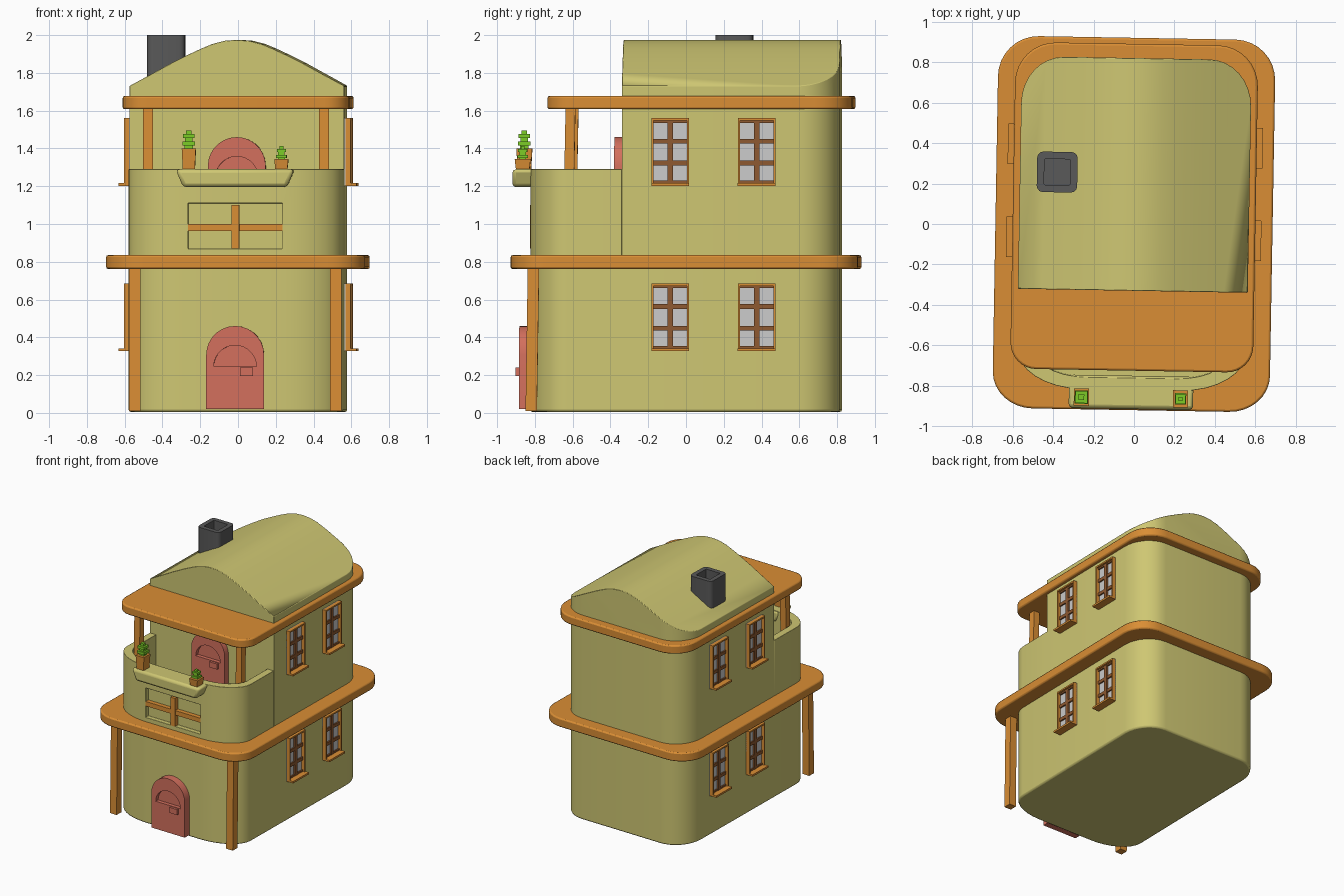
import bpy, bmesh, math
from mathutils import Matrix, Vector

if "Cube" in bpy.data.objects:
    bpy.data.objects.remove(bpy.data.objects["Cube"])


def material(name, rgb):
    m = bpy.data.materials.new(name)
    m.diffuse_color = (*rgb, 1)
    m.use_nodes = True
    m.node_tree.nodes["Principled BSDF"].inputs["Base Color"].default_value = m.diffuse_color
    return m


PLASTER = material("plaster", (0.62, 0.57, 0.17))
WOOD = material("wood", (0.70, 0.27, 0.035))
BROWN = material("dark_wood", (0.27, 0.10, 0.03))
RED = material("door_red", (0.65, 0.16, 0.11))
DARK = material("chimney_dark", (0.1, 0.1, 0.1))
GREEN = material("leaf", (0.2, 0.6, 0.02))


def prism(name, pts, a, b, axis="z", mat=None, bevel=0, top=1.0):
    """Extrude a 2D outline between a and b along an axis."""
    def place(p, t):
        return {"z": (p[0], p[1], t), "y": (p[0], t, p[1]), "x": (t, p[0], p[1])}[axis]
    cx = sum(p[0] for p in pts) / len(pts)
    cy = sum(p[1] for p in pts) / len(pts)
    bm = bmesh.new()
    lo = [bm.verts.new(place(p, a)) for p in pts]
    hi = [bm.verts.new(place((cx + (p[0] - cx) * top, cy + (p[1] - cy) * top), b)) for p in pts]
    n = len(pts)
    bm.faces.new(lo)
    bm.faces.new(hi)
    for i in range(n):
        bm.faces.new((lo[i], lo[(i + 1) % n], hi[(i + 1) % n], hi[i]))
    bmesh.ops.recalc_face_normals(bm, faces=bm.faces)
    me = bpy.data.meshes.new(name)
    bm.to_mesh(me)
    bm.free()
    ob = bpy.data.objects.new(name, me)
    bpy.context.collection.objects.link(ob)
    if mat:
        me.materials.append(mat)
    if bevel:
        soften(ob, bevel)
    return ob


def soften(ob, width):
    m = ob.modifiers.new("bevel", "BEVEL")
    m.width, m.segments, m.limit_method, m.angle_limit = width, 2, "ANGLE", math.radians(40)


def box(name, x0, x1, y0, y1, z0, z1, mat=None, bevel=0, top=1.0):
    return prism(name, [(x0, y0), (x1, y0), (x1, y1), (x0, y1)], z0, z1, "z", mat, bevel, top)


def rounded(hw, y0, y1, front=None, back=None, n=8):
    """Rectangle outline with elliptical corners; None keeps a corner square."""
    pts = []
    for sx, y, sy, r in ((1, y0, -1, front), (1, y1, 1, back), (-1, y1, 1, back), (-1, y0, -1, front)):
        if not r:
            pts.append((sx * hw, y))
            continue
        arc = []
        for i in range(n + 1):
            t = math.pi / 2 * i / n
            arc.append((sx * (hw - r[0] + r[0] * math.cos(t)), y - sy * r[1] * (1 - math.sin(t))))
        pts += arc if sx * sy > 0 else arc[::-1]
    return pts


def boolean(ob, cutter, op="DIFFERENCE"):
    m = ob.modifiers.new("bool", "BOOLEAN")
    m.operation, m.object, m.solver = op, cutter, "EXACT"
    bpy.context.view_layer.objects.active = ob
    bpy.ops.object.modifier_apply(modifier=m.name)
    bpy.data.objects.remove(cutter)


FRONT, BACK = (0.32, 0.2), (0.21, 0.23)

# Ground floor and upper floor walls
prism("ground_floor", rounded(0.568, -0.82, 0.82, FRONT, BACK), 0.005, 0.78, "z", PLASTER, 0.012)
prism("upper_floor", rounded(0.568, -0.33, 0.82, None, BACK), 0.82, 1.65, "z", PLASTER)

# Curved roof: wall outline trimmed by a hump profile
roof = prism("roof", rounded(0.568, -0.33, 0.82, None, BACK), 1.66, 2.1, "z", PLASTER)
half = [(0.6, 1.715), (0.565, 1.733), (0.45, 1.795), (0.35, 1.85), (0.25, 1.9),
        (0.19, 1.928), (0.13, 1.953), (0.065, 1.97)]
hump = [(0.6, 1.5)] + half + [(0, 1.975)] + [(-x, z) for x, z in half[::-1]] + [(-0.6, 1.5)]
boolean(roof, prism("roof_cut", hump, -1, 1, "y"), "INTERSECT")
soften(roof, 0.015)

# Balcony parapet with raised floor and a front recess
balcony = prism("balcony", rounded(0.568, -0.82, -0.33, FRONT), 0.82, 1.29, "z", PLASTER)
boolean(balcony, prism("floor_cut", rounded(0.51, -0.76, -0.2, (0.28, 0.17)), 1.0, 1.5))
boolean(balcony, box("recess_cut", -0.25, 0.25, -0.9, -0.785, 0.87, 1.11))
soften(balcony, 0.01)
box("recess_bar_vertical", -0.021, 0.021, -0.825, -0.78, 0.87, 1.1, WOOD)
box("recess_bar_horizontal", -0.25, 0.25, -0.82, -0.78, 0.963, 1.0, WOOD)

# Planter shelf on the parapet
prism("planter_shelf", [(-0.275, 1.195), (0.275, 1.195), (0.315, 1.29), (-0.315, 1.29)],
      -0.915, -0.75, "y", PLASTER, 0.02)

# Wooden roof slabs
prism("lower_slab", rounded(0.685, -0.92, 0.92, (0.2, 0.18), (0.2, 0.2)), 0.762, 0.835, "z", WOOD, 0.01)
prism("upper_slab", rounded(0.6, -0.725, 0.89, (0.13, 0.13), (0.2, 0.2)), 1.608, 1.678, "z", WOOD, 0.01)

# Posts leaning slightly backwards
for s, side in ((-1, "left"), (1, "right")):
    for name, x, y, w, z0, z1 in (("lower", 0.532, -0.81, 0.03, 0.01, 0.78),
                                  ("upper", 0.466, -0.615, 0.026, 0.99, 1.62)):
        p = box(f"{name}_post_{side}", s * x - w, s * x + w, y - w, y + w, z0, z1, WOOD)
        for v in p.data.vertices:
            if v.co.z > z0 + 0.1:
                v.co.y += 0.012


# Arched doors with a half-round recess and a handle plate
def arch(r, z0, zc, n=14):
    pts = [(r * math.cos(math.pi * i / n), zc + r * math.sin(math.pi * i / n)) for i in range(n + 1)]
    return pts + ([(-r, z0), (r, z0)] if z0 < zc else [])


for name, z, yf, yb in (("lower_door", 0.02, -0.882, -0.78), ("upper_door", 1.0, -0.378, -0.31)):
    top = z + 0.44 if z < 1 else 1.46
    zc = top - 0.153
    door = prism(name, arch(0.153, z, zc), yf, yb, "y", RED)
    boolean(door, prism("pane_cut", arch(0.113, 9, zc - 0.062), yf - 0.1, yf + 0.03, "y"))
    box(name + "_handle", 0.025, 0.095, yf - 0.018, yf + 0.01, top - 0.265, top - 0.22, RED)


# Side windows: pane, frame, glazing bars and sill
def window(s, yc, z0, tag):
    h, w, f = 0.355, 0.1, 0.012

    def part(n, x0, x1, ya, yb, za, zb, mat=None):
        box(f"window_{tag}_{n}", min(s * x0, s * x1), max(s * x0, s * x1),
            yc + ya, yc + yb, z0 + za, z0 + zb, mat)
    part("glass", 0.55, 0.573, -w, w, 0, h)
    part("frame_a", 0.55, 0.6, -w, -w + f, 0, h, WOOD)
    part("frame_b", 0.55, 0.6, w - f, w, 0, h, WOOD)
    part("head", 0.55, 0.6, -w + f, w - f, h - f, h, WOOD)
    part("sill", 0.55, 0.63, -w, w, -0.003, 0.012, WOOD)
    part("mullion", 0.55, 0.586, -0.014, 0.014, 0.01, h - f, BROWN)
    for i, z in enumerate((0.018, 0.118, 0.233, 0.338)):
        t = 0.013 if 0 < i < 3 else 0.007
        part(f"bar_{i}", 0.55, 0.584, -w + f, w - f, z - t, z + t, BROWN)


for s, side in ((-1, "left"), (1, "right")):
    for yc in (-0.073, 0.385):
        for z in (0.33, 1.205):
            window(s, yc, z, f"{side}_{'front' if yc < 0 else 'back'}_{'low' if z < 1 else 'high'}")

# Flower pots with stepped plants
for name, x, h, k in (("left", -0.245, 0.11, 1.0), ("right", 0.245, 0.055, 0.8)):
    y, z = -0.86, 1.29
    box(f"{name}_pot", x - 0.032, x + 0.032, y - 0.036, y + 0.036, z, z + h, WOOD, top=1.17)
    z += h
    steps = (0.022, 0.033, 0.02, 0.03, 0.014) if name == "left" else (0.018, 0.028, 0.017, 0.024, 0.01)
    z -= 0.012 if name == "right" else 0.06 - 0.055
    for i, w in enumerate(steps):
        box(f"{name}_plant_{i}", x - w, x + w, y - w, y + w, z, z + 0.021 * k, GREEN)
        z += 0.02 * k

# Hollow chimney
def square(r, c):
    return [(x - 0.384, y + 0.25) for x, y in rounded(r, -r, r, (c, c), (c, c), 3)]


chimney = prism("chimney", square(0.1, 0.03), 1.7, 2.0, "z", DARK)
boolean(chimney, prism("flue_cut", square(0.064, 0.006), 1.87, 2.1, "z"))

# The whole house is turned very slightly; smooth the curved walls
turn = Matrix.Rotation(math.radians(-1.0), 4, "Z")
for ob in list(bpy.context.scene.objects):
    ob.data.transform(turn)
    bpy.ops.object.select_all(action="DESELECT")
    ob.select_set(True)
    bpy.context.view_layer.objects.active = ob
    bpy.ops.object.shade_smooth_by_angle(angle=math.radians(35))
